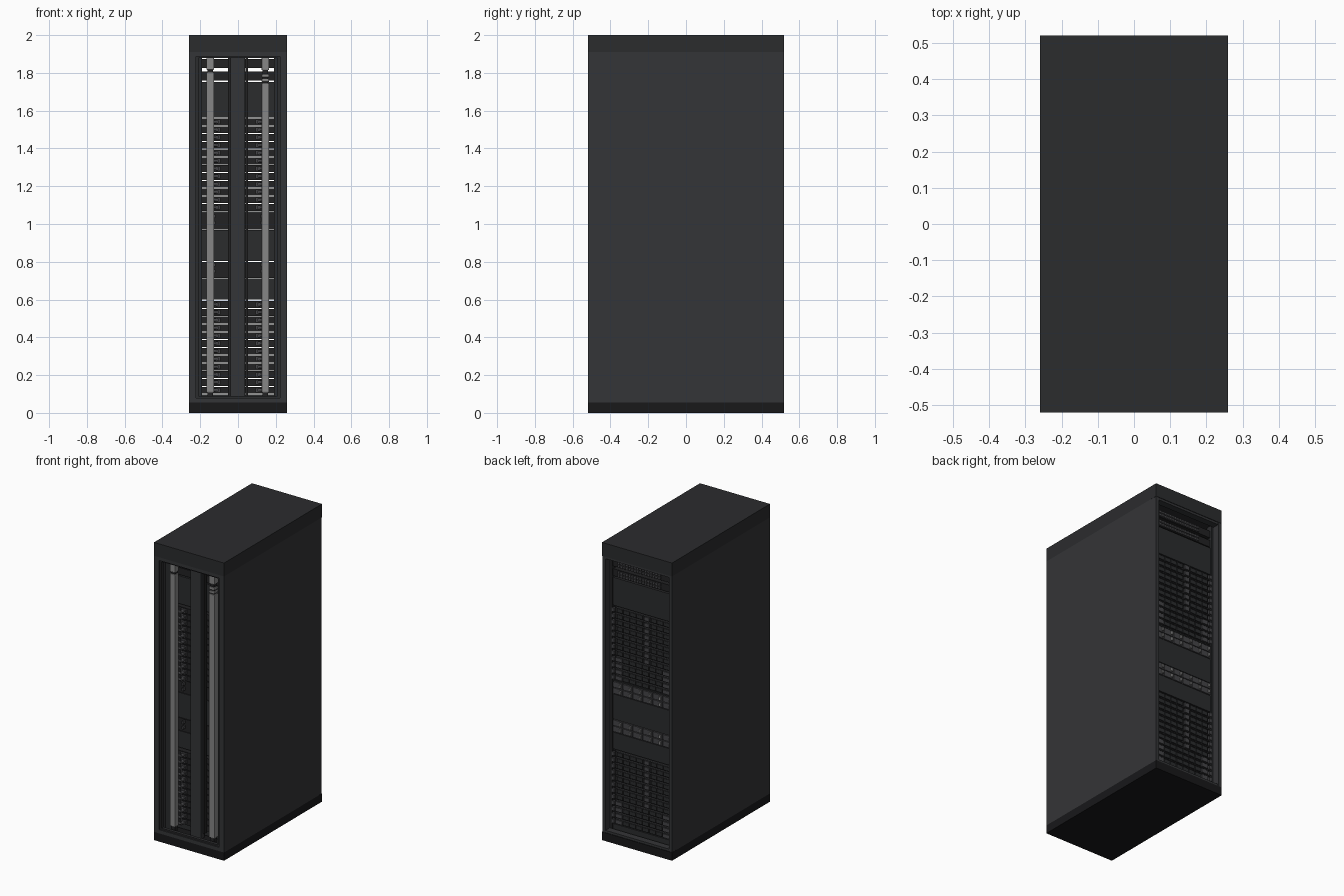
import bpy, bmesh
from math import radians
from mathutils import Matrix, Vector

if "Cube" in bpy.data.objects:
    bpy.data.objects.remove(bpy.data.objects["Cube"])


def material(name, r, g, b):
    m = bpy.data.materials.new(name)
    m.diffuse_color = (r, g, b, 1)
    m.use_nodes = True
    m.node_tree.nodes["Principled BSDF"].inputs["Base Color"].default_value = m.diffuse_color
    return m


SHELL = material("shell_charcoal", 0.034, 0.035, 0.038)
CAP = material("cap_charcoal", 0.024, 0.025, 0.027)
BLACK = material("base_black", 0.009, 0.009, 0.010)
DARK = material("tray_dark", 0.016, 0.016, 0.017)
MID = material("detail_grey", 0.06, 0.06, 0.065)
STEEL = material("manifold_steel", 0.24, 0.24, 0.24)


def finish(bm, name, mat, bevel=0):
    me = bpy.data.meshes.new(name)
    bm.to_mesh(me)
    bm.free()
    me.materials.append(mat)
    ob = bpy.data.objects.new(name, me)
    bpy.context.collection.objects.link(ob)
    if bevel:
        mod = ob.modifiers.new("edge_bevel", "BEVEL")
        mod.width, mod.segments = bevel, 2
    return ob


def boxes(name, spans, mat, bevel=0):
    """One object from (x0, x1, y0, y1, z0, z1) spans."""
    bm = bmesh.new()
    for x0, x1, y0, y1, z0, z1 in spans:
        mid = Vector(((x0 + x1) / 2, (y0 + y1) / 2, (z0 + z1) / 2))
        size = (abs(x1 - x0), abs(y1 - y0), abs(z1 - z0), 1)
        bmesh.ops.create_cube(bm, size=1, matrix=Matrix.Translation(mid) @ Matrix.Diagonal(size))
    return finish(bm, name, mat, bevel)


def cylinders(name, items, mat, sides=12):
    """One object from (centre, axis, radius, length) items."""
    bm = bmesh.new()
    turn = {"x": Matrix.Rotation(radians(90), 4, "Y"), "y": Matrix.Rotation(radians(90), 4, "X"),
            "z": Matrix.Identity(4)}
    for c, axis, r, length in items:
        bmesh.ops.create_cone(bm, cap_ends=True, segments=sides, radius1=r, radius2=r, depth=length,
                              matrix=Matrix.Translation(c) @ turn[axis])
    for f in bm.faces:
        f.smooth = len(f.verts) == 4
    return finish(bm, name, mat)


def both(spans):
    """Add the copy mirrored across x = 0."""
    return spans + [(-x1, -x0, *rest) for x0, x1, *rest in spans]


W, D = 0.26, 0.52
BACK, REAR = 0.455, -0.41     # tray faces: open back side, and manifold side

# Cabinet shell
boxes("base_plinth", [(-W, W, -D, D, 0, 0.055)], BLACK)
boxes("top_cap", [(-W, W, -D, D, 1.91, 2.0)], CAP)
boxes("side_panels", both([(0.238, W, -D + 0.02, 0.475, 0.055, 1.91)]), SHELL)
boxes("back_posts", both([(0.236, W - 0.001, 0.475, D - 0.002, 0.055, 1.91)]), SHELL)
boxes("back_rails", [(-0.238, 0.238, 0.47, D - 0.004, 0.055, 0.07),
                     (-0.238, 0.238, 0.47, D - 0.004, 1.895, 1.91)], SHELL)

# Front door frame with a stepped inner lip
boxes("front_frame", both([(0.222, W, -D, -D + 0.02, 0.055, 1.91)]) +
      [(-0.222, 0.222, -D, -D + 0.02, 0.055, 0.08), (-0.222, 0.222, -D, -D + 0.02, 1.888, 1.91)], SHELL)
boxes("front_frame_lip", both([(0.21, 0.238, -D + 0.008, -D + 0.03, 0.055, 1.91)]) +
      [(-0.21, 0.21, -D + 0.008, -D + 0.03, 0.055, 0.09),
       (-0.21, 0.21, -D + 0.008, -D + 0.03, 1.88, 1.91)], CAP)
boxes("equipment_rails", both([(0.19, 0.238, -0.43, -0.40, 0.055, 1.91),
                               (0.226, 0.238, 0.42, 0.465, 0.055, 1.91)]), CAP)

# Central power column
boxes("power_column", [(-0.04, 0.036, -0.445, REAR + 0.005, 0.055, 1.91)], SHELL)
boxes("power_column_side_channels", both([(0.04, 0.052, -0.43, REAR, 0.09, 1.88)]), DARK)

# Coolant manifolds with coupling breaks near the top
left = [(0.108, 1.803), (1.816, 1.88)]
right = [(0.108, 1.745), (1.752, 1.768), (1.776, 1.793), (1.814, 1.88)]
for side, x, parts in (("left", -0.147, left), ("right", 0.145, right)):
    boxes(side + "_coolant_manifold",
          [(x - 0.02, x + 0.02, -0.487, -0.447, a, b) for a, b in parts], STEEL, 0.004)
    boxes(side + "_manifold_core", [(x - 0.014, x + 0.014, -0.48, -0.454, 0.07, 1.9)], DARK)

# Compute trays in two stacks of twelve
PITCH = 0.0412
rows = [(base + i * PITCH, i) for base in (0.1, 1.067) for i in range(12)]
boxes("compute_trays", [(-0.224, 0.224, REAR, BACK, z + 0.002, z + PITCH - 0.003) for z, i in rows], DARK)

# Quick-connect fittings joining each tray to its manifold
hoses, collars = [], []
for z, i in rows:
    zc = z + PITCH / 2
    for s in (-1, 1):
        hoses.append(((s * 0.112, -0.428, zc), "y", 0.0105, 0.04))
        hoses.append(((s * 0.128, -0.442, zc), "x", 0.0085, 0.035))
        collars.append((s * 0.112 - 0.02, s * 0.112 + 0.02, -0.424, REAR, zc - 0.012, zc + 0.012))
cylinders("coolant_fittings", hoses, MID)
boxes("fitting_collars", collars, MID)

# Tray faces on the back: handles, drive bays and port blocks
handles, bays, ports, lips = [], [], [], []
for z, i in rows:
    a, b = z + 0.007, z + PITCH - 0.009
    handles += both([(0.205, 0.222, BACK, BACK + 0.014, a, b)])
    lips.append((-0.2, 0.2, BACK, BACK + 0.008, b + 0.002, b + 0.006))
    if i >= 4:
        ports.append((-0.052, -0.015, BACK, BACK + 0.010, a, b))
        for k in range(4):
            bays.append((0.0 + k * 0.049, 0.044 + k * 0.049, BACK, BACK + 0.007, a, b))
        for k in range(3):
            bays.append((-0.198 + k * 0.047, -0.156 + k * 0.047, BACK, BACK + 0.007, a, b))
    else:
        ports += both([(0.15, 0.198, BACK, BACK + 0.010, a, b)])
        for k in range(6):
            bays.append((-0.144 + k * 0.049, -0.1 + k * 0.049, BACK, BACK + 0.007, a, b))
boxes("tray_handles", handles, MID)
boxes("tray_port_blocks", ports, MID)
boxes("tray_drive_bays", bays, CAP)
boxes("tray_lips", lips, SHELL)

# Power shelves: six supply modules each, with grips
shelves, modules, grips, plugs = [], [], [], []
for z0 in (0.715, 0.972):
    shelves.append((-0.224, 0.224, REAR + 0.02, BACK - 0.004, z0, z0 + 0.085))
    for k in range(6):
        x = -0.221 + k * 0.074
        for zz in (z0 + 0.003, z0 + 0.045):
            modules.append((x, x + 0.07, BACK - 0.01, BACK + 0.006, zz, zz + 0.037))
            grips.append((x + 0.008, x + 0.02, BACK, BACK + 0.016, zz + 0.008, zz + 0.029))
    for zz in (z0 + 0.025, z0 + 0.06):
        plugs += both([(0.118, 0.128, -0.415, REAR + 0.02, zz, zz + 0.018)])
boxes("power_shelves", shelves, DARK)
boxes("power_modules", modules, MID)
boxes("power_module_grips", grips, STEEL)
boxes("power_shelf_plugs", plugs, MID)

# Blanking panels between the equipment groups
boxes("blanking_panels", [(-0.224, 0.224, REAR + 0.02, BACK + 0.002, a, b) for a, b in
      ((0.06, 0.098), (0.6, 0.712), (0.803, 0.969), (1.059, 1.066), (1.565, 1.752))], CAP)

# Network switches at the top with rows of ports
switches, sockets = [], []
for z0 in (1.76, 1.825):
    switches.append((-0.224, 0.224, REAR + 0.02, BACK - 0.002, z0, z0 + 0.048))
    for k in range(16):
        for zz in (z0 + 0.005, z0 + 0.026):
            x = -0.13 + k * 0.02
            sockets.append((x, x + 0.016, BACK - 0.004, BACK + 0.006, zz, zz + 0.016))
boxes("network_switches", switches, DARK)
boxes("switch_ports", sockets, MID)
